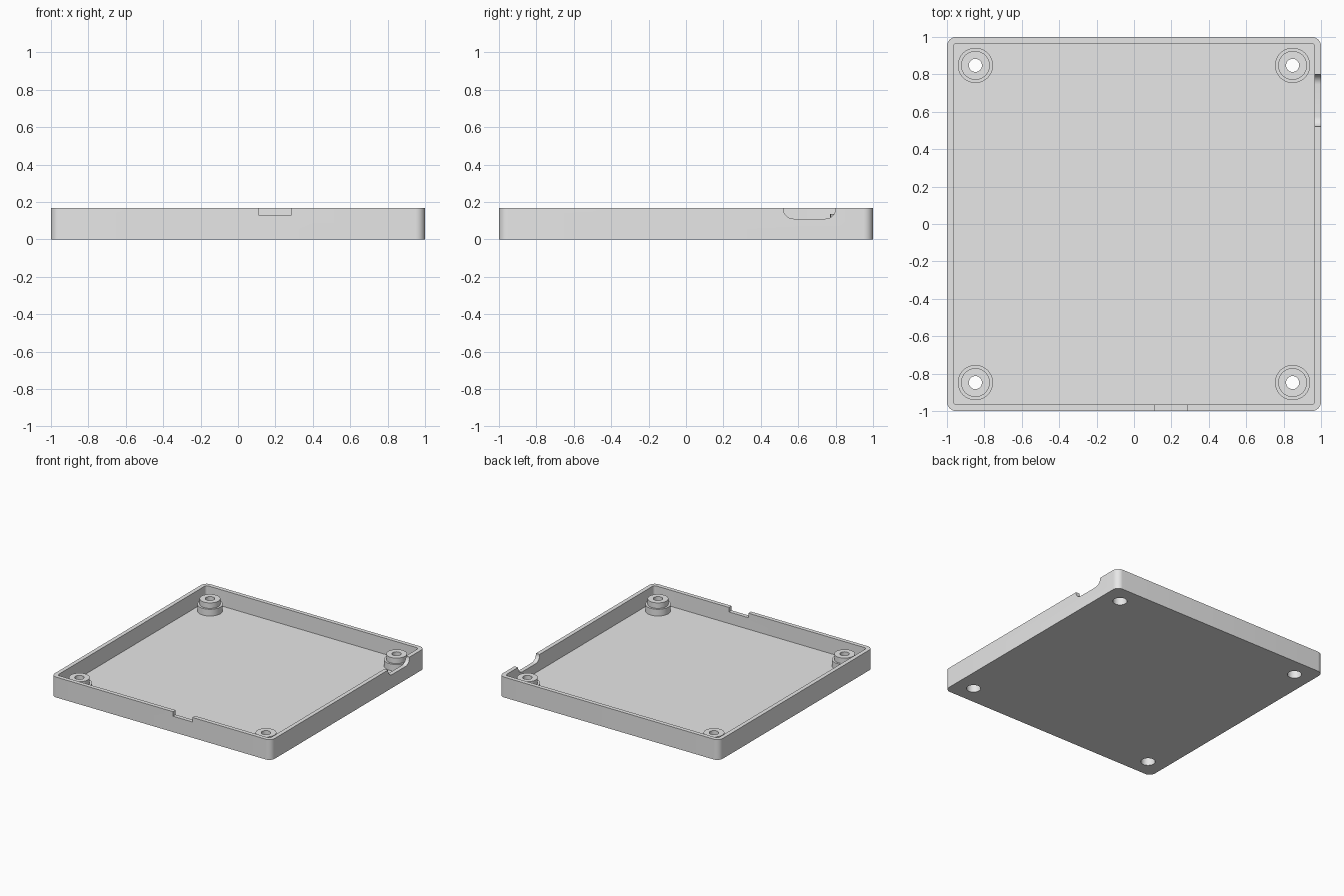
import bpy, bmesh
from math import sin, cos, pi

HEIGHT, FLOOR, WALL = 0.167, 0.035, 0.034
POST, BORE = 0.848, 0.053

if "Cube" in bpy.data.objects:
    bpy.data.objects.remove(bpy.data.objects["Cube"], do_unlink=True)

grey = bpy.data.materials.new("plain grey")
grey.use_nodes = True
grey.diffuse_color = (0.8, 0.8, 0.8, 1)
grey.node_tree.nodes["Principled BSDF"].inputs["Base Color"].default_value = (0.8, 0.8, 0.8, 1)


def make_object(name, bm):
    bmesh.ops.recalc_face_normals(bm, faces=bm.faces)
    mesh = bpy.data.meshes.new(name)
    bm.to_mesh(mesh)
    bm.free()
    mesh.materials.append(grey)
    obj = bpy.data.objects.new(name, mesh)
    bpy.context.collection.objects.link(obj)
    return obj


def activate(obj):
    bpy.ops.object.select_all(action='DESELECT')
    obj.select_set(True)
    bpy.context.view_layer.objects.active = obj


def arc(cx, cy, r, start, steps):
    """Points of a quarter circle."""
    return [(cx + r * cos(start + pi / 2 * i / steps),
             cy + r * sin(start + pi / 2 * i / steps)) for i in range(steps + 1)]


def rounded_square(half, r):
    c = half - r
    corners = ((c, c), (-c, c), (-c, -c), (c, -c))
    return [p for k, (x, y) in enumerate(corners) for p in arc(x, y, r, k * pi / 2, 10)]


def bridge(bm, a, b):
    for i in range(len(a)):
        j = (i + 1) % len(a)
        bm.faces.new((a[i], a[j], b[j], b[i]))


def prism(name, points, place_a, place_b):
    """Solid between two placements of one flat outline."""
    bm = bmesh.new()
    a = [bm.verts.new(place_a(p)) for p in points]
    b = [bm.verts.new(place_b(p)) for p in points]
    bm.faces.new(a)
    bm.faces.new(b)
    bridge(bm, a, b)
    return make_object(name, bm)


def circle(cx, cy, r, n=48):
    return [(cx + r * cos(2 * pi * i / n), cy + r * sin(2 * pi * i / n)) for i in range(n)]


# Open tray: outer shell, rim, inner walls and floor
bm = bmesh.new()
rings = []
for half, r, z in ((1, 0.05, 0), (1, 0.05, HEIGHT),
                   (1 - WALL, 0.02, HEIGHT), (1 - WALL, 0.02, FLOOR)):
    rings.append([bm.verts.new((x, y, z)) for x, y in rounded_square(half, r)])
for lower, upper in zip(rings, rings[1:]):
    bridge(bm, lower, upper)
bm.faces.new(rings[0])
bm.faces.new(rings[-1])
tray = make_object("tray", bm)

# Cutters: square front notch, rounded side notch, screw holes
corners = [(sx * POST, sy * POST) for sx in (-1, 1) for sy in (-1, 1)]
front_outline = [(0.11, 0.13), (0.285, 0.13), (0.285, 0.3), (0.11, 0.3)]
r = 0.055
side_outline = (arc(0.52 + r, 0.11 + r, r, pi, 10) + arc(0.80 - r, 0.11 + r, r, 1.5 * pi, 10)
                + [(0.80, 0.3), (0.52, 0.3)])
cutters = [
    prism("front_notch_cutter", front_outline,
          lambda p: (p[0], -1.1, p[1]), lambda p: (p[0], -0.93, p[1])),
    prism("side_notch_cutter", side_outline,
          lambda p: (0.945, p[0], p[1]), lambda p: (1.1, p[0], p[1])),
]
for x, y in corners:
    cutters.append(prism("hole_cutter", circle(x, y, BORE),
                         lambda p: (p[0], p[1], -0.1), lambda p: (p[0], p[1], 0.1)))
for cutter in cutters:
    cutter.hide_render = True
    activate(tray)
    mod = tray.modifiers.new("cut", 'BOOLEAN')
    mod.operation = 'DIFFERENCE'
    mod.solver = 'EXACT'
    mod.object = cutter
    bpy.ops.object.modifier_apply(modifier=mod.name)
    bpy.data.objects.remove(cutter, do_unlink=True)

# Stepped hollow standoffs with a wide recess for the screw head
profile = [(0.094, FLOOR), (0.094, 0.09), (0.077, 0.09), (0.077, 0.135),
           (0.035, 0.135), (0.035, 0.07), (BORE, 0.07), (BORE, FLOOR)]
parts = [tray]
for x, y in corners:
    bm = bmesh.new()
    loops = [[bm.verts.new((px, py, z)) for px, py in circle(x, y, rad)] for rad, z in profile]
    for a, b in zip(loops, loops[1:] + loops[:1]):
        bridge(bm, a, b)
    name = ("back" if y > 0 else "front") + ("_left" if x > 0 else "_right") + "_standoff"
    parts.append(make_object(name, bm))

for part in parts:
    activate(part)
    bpy.ops.object.shade_smooth_by_angle()
